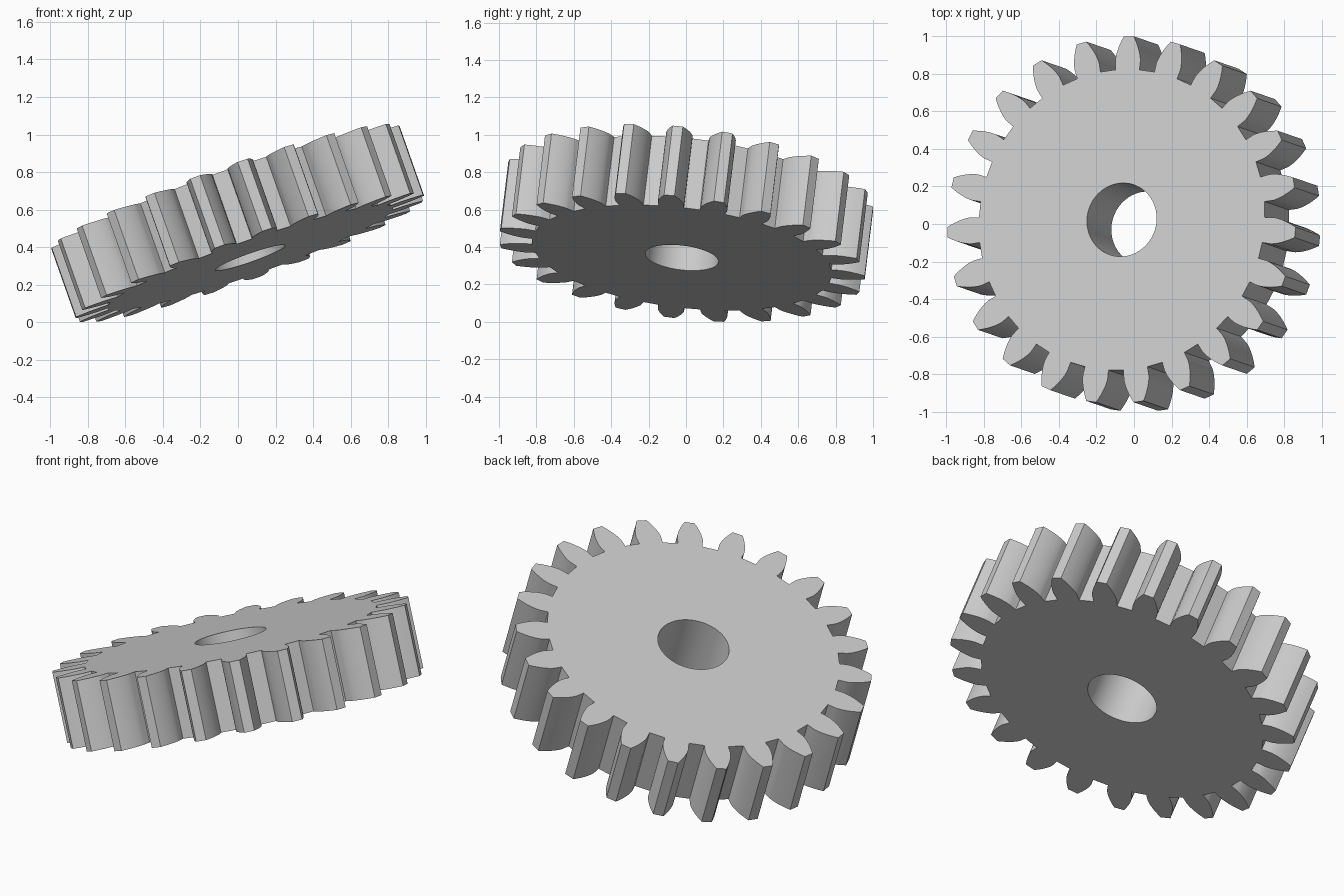
import bpy, bmesh
from math import pi, cos, sin, acos, tan, radians
from mathutils import Matrix, Vector

cube = bpy.data.objects.get("Cube")
if cube:
    bpy.data.objects.remove(cube, do_unlink=True)

# Spur gear proportions
TEETH = 23
TIP = 0.985
MODULE = 2 * TIP / (TEETH + 2)
PITCH = MODULE * TEETH / 2
ROOT = TIP - 2.25 * MODULE
PRESSURE = radians(20)
BASE = PITCH * cos(PRESSURE)
THICKNESS = 0.395
BORE = 0.197
FLANK_STEPS = 8


def involute(radius):
    a = acos(min(1, BASE / radius))
    return tan(a) - a


def half_angle(radius):
    """Half of the tooth's angular width at a radius."""
    return pi / (2 * TEETH) + involute(PITCH) - involute(max(radius, BASE))


def polar(radius, angle):
    return Vector((radius * cos(angle), radius * sin(angle), 0))


def tooth(centre):
    """Outline of one tooth, from root up one flank and down the other."""
    radii = [ROOT] + [BASE + (TIP - BASE) * (i / FLANK_STEPS) ** 1.5
                      for i in range(FLANK_STEPS + 1)]
    rise = [polar(r, centre - half_angle(r)) for r in radii]
    fall = [polar(r, centre + half_angle(r)) for r in reversed(radii)]
    return rise + fall


def add_loop(bm, points):
    verts = [bm.verts.new(p) for p in points]
    return [bm.edges.new((v, verts[(i + 1) % len(verts)]))
            for i, v in enumerate(verts)]


# Flat profile with the round bore left open
bm = bmesh.new()
outline = [p for i in range(TEETH) for p in tooth(2 * pi * i / TEETH)]
edges = add_loop(bm, outline)
edges += add_loop(bm, [polar(BORE, 2 * pi * i / 64) for i in range(64)])
bmesh.ops.triangle_fill(bm, edges=edges, use_beauty=True, normal=(0, 0, 1))

# Thicken the profile
bmesh.ops.translate(bm, verts=bm.verts, vec=(0, 0, -THICKNESS / 2))
grown = bmesh.ops.extrude_face_region(bm, geom=bm.faces[:], use_keep_orig=True)
top = [g for g in grown["geom"] if isinstance(g, bmesh.types.BMVert)]
bmesh.ops.translate(bm, verts=top, vec=(0, 0, THICKNESS))
bmesh.ops.recalc_face_normals(bm, faces=bm.faces)

# Tilt the gear, with its first tooth towards the back
axis = Vector((-0.33, 0.114, 0.937)).normalized()
first = Vector((0.037, 0.97, 0))
first = (first - axis * first.dot(axis) / 1)
first.z = 0
first = Vector((0.037, 0.97, -(axis.x * 0.037 + axis.y * 0.97) / axis.z)).normalized()
second = axis.cross(first)
tilt = Matrix((first, second, axis)).transposed()
bmesh.ops.transform(bm, matrix=tilt.to_4x4(), verts=bm.verts)

# Rest it on the ground
lowest = min(v.co.z for v in bm.verts)
bmesh.ops.translate(bm, verts=bm.verts, vec=(0, 0, -lowest))

mesh = bpy.data.meshes.new("spur_gear")
bm.to_mesh(mesh)
bm.free()
gear = bpy.data.objects.new("spur_gear", mesh)
bpy.context.collection.objects.link(gear)

# Plain light grey metal
grey = bpy.data.materials.new("light grey")
grey.use_nodes = True
colour = (0.6, 0.6, 0.6, 1)
grey.diffuse_color = colour
grey.node_tree.nodes["Principled BSDF"].inputs["Base Color"].default_value = colour
mesh.materials.append(grey)

# Smooth flanks and bore, crisp edges
bpy.ops.object.select_all(action="DESELECT")
gear.select_set(True)
bpy.context.view_layer.objects.active = gear
bpy.ops.object.shade_smooth_by_angle(angle=radians(25))
